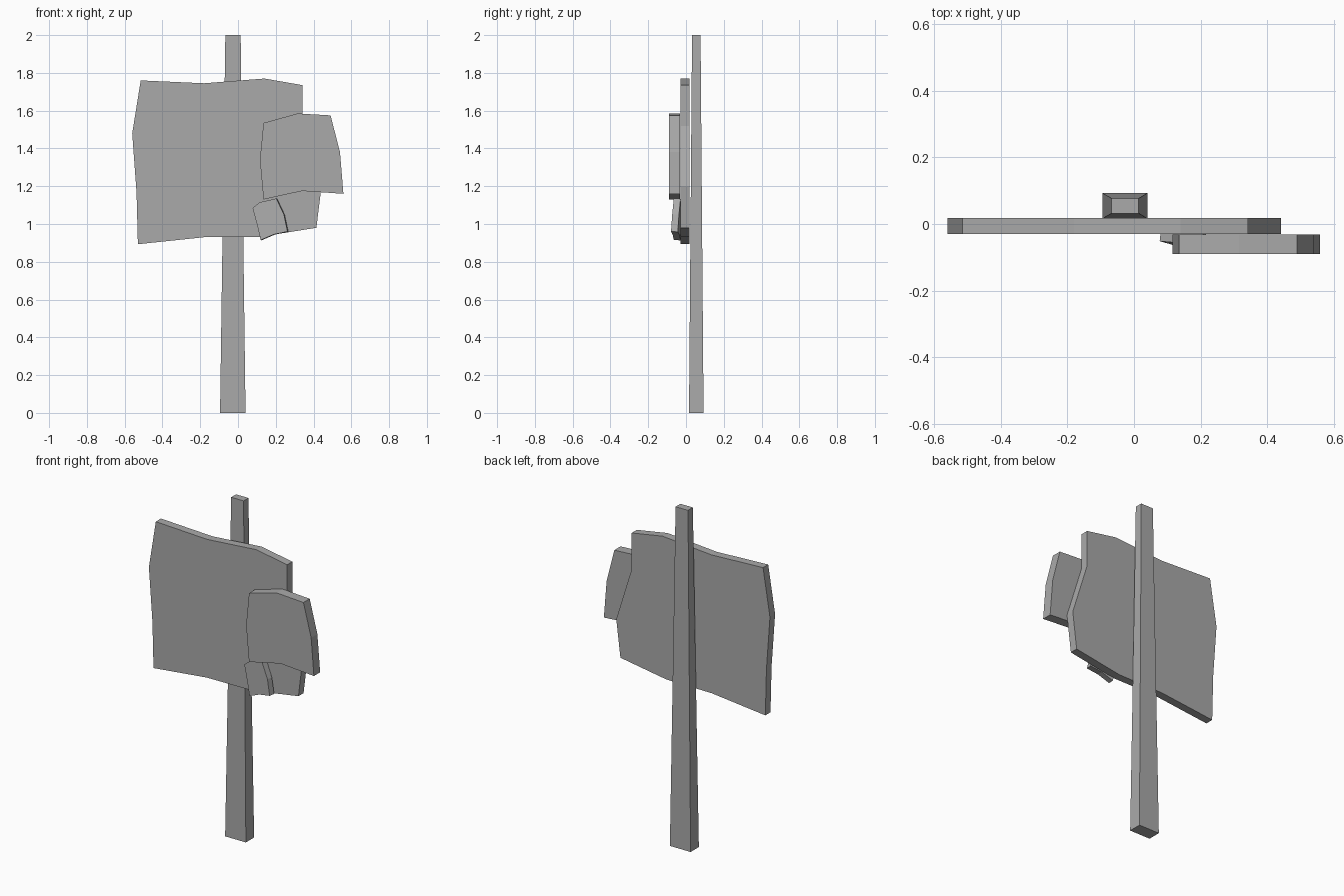
import bpy
import bmesh
from mathutils import Vector

if "Cube" in bpy.data.objects:
    bpy.data.objects.remove(bpy.data.objects["Cube"], do_unlink=True)

# One plain grey for the whole sign
grey = bpy.data.materials.new("plain grey")
grey.use_nodes = True
colour = (0.4, 0.4, 0.4, 1)
grey.diffuse_color = colour
grey.node_tree.nodes["Principled BSDF"].inputs["Base Color"].default_value = colour


def loft(name, start, end):
    """Solid between two matching loops, with flat caps."""
    bm = bmesh.new()
    a = [bm.verts.new(p) for p in start]
    b = [bm.verts.new(p) for p in end]
    bm.faces.new(a)
    bm.faces.new(b)
    for i in range(len(a)):
        j = (i + 1) % len(a)
        bm.faces.new((a[i], a[j], b[j], b[i]))
    bmesh.ops.recalc_face_normals(bm, faces=bm.faces)
    mesh = bpy.data.meshes.new(name)
    bm.to_mesh(mesh)
    bm.free()
    mesh.materials.append(grey)
    obj = bpy.data.objects.new(name, mesh)
    bpy.context.collection.objects.link(obj)
    return obj


def plate(name, outline, front, depth, lean_x=0, lean_z=0):
    """Board cut to an x-z outline, its front face leaning in x and z."""
    inward = Vector((-lean_x, 1, -lean_z)).normalized() * depth
    face = [Vector((x, front + lean_x * x + lean_z * z, z)) for x, z in outline]
    return loft(name, face, [p + inward for p in face])


def rectangle(x0, x1, y0, y1, z):
    return [(x0, y0, z), (x1, y0, z), (x1, y1, z), (x0, y1, z)]


# Tapered post
loft("post", rectangle(-0.095, 0.04, 0.016, 0.093, 0),
     rectangle(-0.067, 0.014, 0.032, 0.077, 2))

# Large warped board
plate("main_board", [
    (-0.515, 1.76), (-0.18, 1.745), (0.14, 1.77), (0.342, 1.735),
    (0.342, 1.52), (0.442, 1.2), (0.415, 0.98), (0.115, 0.932),
    (-0.18, 0.93), (-0.53, 0.893), (-0.537, 1.165), (-0.56, 1.48)],
    -0.03, 0.048)

# Smaller board overlapping the right edge
plate("small_board", [
    (0.135, 1.535), (0.315, 1.585), (0.49, 1.575), (0.54, 1.38),
    (0.558, 1.16), (0.34, 1.175), (0.135, 1.13), (0.116, 1.34)],
    -0.09, 0.058)

# Little tilted scrap below it
plate("scrap_board", [
    (0.077, 1.085), (0.115, 1.115), (0.203, 1.135), (0.243, 1.05),
    (0.262, 0.96), (0.19, 0.945), (0.12, 0.915), (0.1, 1.0)],
    -0.088, 0.036, lean_x=-0.12, lean_z=0.042)
